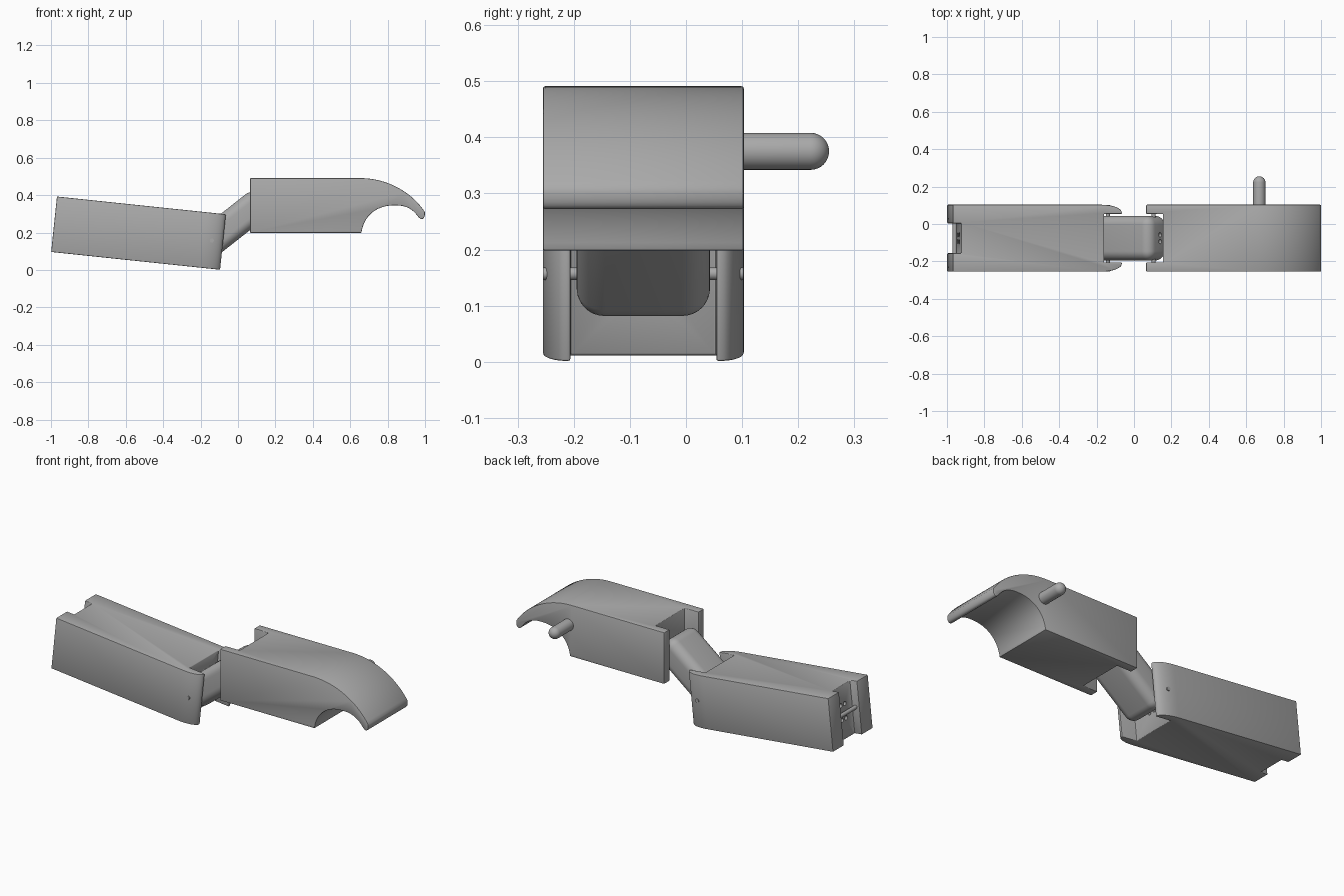
import bpy, bmesh
from math import radians, pi, sin, cos, atan2
from mathutils import Vector, Matrix
from mathutils.geometry import interpolate_bezier

if "Cube" in bpy.data.objects:
    bpy.data.objects.remove(bpy.data.objects["Cube"])

MID = -0.076      # centre plane of the arm
HALF = 0.179      # half width of the blocks
SLOT = 0.13       # half width of the joint slots

grey = bpy.data.materials.new("plain grey")
grey.use_nodes = True
grey.diffuse_color = (0.4, 0.4, 0.4, 1)
grey.node_tree.nodes["Principled BSDF"].inputs["Base Color"].default_value = (0.4, 0.4, 0.4, 1)


def make(name, bm, matrix=Matrix()):
    bmesh.ops.recalc_face_normals(bm, faces=bm.faces)
    mesh = bpy.data.meshes.new(name)
    bm.to_mesh(mesh)
    bm.free()
    mesh.materials.append(grey)
    obj = bpy.data.objects.new(name, mesh)
    obj.matrix_world = matrix
    bpy.context.collection.objects.link(obj)
    return obj


def prism(name, points, depth, matrix=Matrix()):
    bm = bmesh.new()
    face = bm.faces.new([bm.verts.new(p) for p in points])
    side = bmesh.ops.extrude_face_region(bm, geom=[face])["geom"]
    bmesh.ops.translate(bm, vec=depth, verts=[v for v in side if isinstance(v, bmesh.types.BMVert)])
    return make(name, bm, matrix)


def box(name, size, matrix):
    bm = bmesh.new()
    bmesh.ops.create_cube(bm, size=1)
    bmesh.ops.scale(bm, vec=size, verts=bm.verts)
    return make(name, bm, matrix)


def rod(name, radius, length, matrix, sides=24):
    bm = bmesh.new()
    bmesh.ops.create_cone(bm, cap_ends=True, segments=sides, radius1=radius, radius2=radius, depth=length)
    return make(name, bm, matrix)


def finish(obj, width=0, segments=2, angle=40):
    bpy.ops.object.select_all(action="DESELECT")
    obj.select_set(True)
    bpy.context.view_layer.objects.active = obj
    if width:
        mod = obj.modifiers.new("soft edges", "BEVEL")
        mod.width, mod.segments = width, segments
        mod.limit_method, mod.angle_limit = "ANGLE", radians(angle)
        bpy.ops.object.modifier_apply(modifier=mod.name)
    bpy.ops.object.shade_smooth_by_angle(angle=radians(35))


def cut(obj, cutter):
    bpy.context.view_layer.objects.active = obj
    mod = obj.modifiers.new("cut", "BOOLEAN")
    mod.operation, mod.object, mod.solver = "DIFFERENCE", cutter, "EXACT"
    bpy.ops.object.modifier_apply(modifier=mod.name)
    bpy.data.objects.remove(cutter)


def bezier(*pts, n=12):
    return [Vector(p) for p in interpolate_bezier(*[Vector((x, 0, z)) for x, z in pts], n)]


ALONG_X = Matrix.Rotation(pi / 2, 4, "Y")
ALONG_Y = Matrix.Rotation(-pi / 2, 4, "X")


def cut_holes(obj, frame, x, heights):
    # pairs of cord holes in an end wall
    for side in (-0.018, 0.018):
        for z in heights:
            place = frame @ Matrix.Translation((x, side, z)) @ ALONG_X
            cut(obj, rod("hole_cutter", 0.012, 0.06, place, 16))


# Rear block: plan outline with a slot at both ends, tilted down to the joint
tilt = Matrix.Translation((-0.999, MID, 0.096)) @ Matrix.Rotation(radians(6), 4, "Y")
length, height = 0.908, 0.298
half = [(0.045, 0), (0.045, 0.08), (0, 0.08), (0, HALF), (length - 0.11, HALF)]
half += [(length - 0.11 + 0.11 * sin(a), SLOT + 0.007 + (HALF - SLOT - 0.007) * cos(a))
         for a in [i * pi / 20 for i in range(1, 11)]]
half += [(length, SLOT), (0.812, SLOT), (0.812, 0)]
outline = half[1:-1] + [(x, -y) for x, y in reversed(half[1:-1])]
rear = prism("rear_block", [(x, y, 0) for x, y in outline], (0, 0, height), tilt)
finish(rear, 0.004)
cut_holes(rear, tilt, 0.045, (0.11, 0.19))
cut_holes(rear, tilt, 0.812, (0.11, 0.19))
finish(rear)

# Front block: side profile ending in a hooked tip
profile = [Vector((0.065, 0, 0.198)), Vector((0.065, 0, 0.491))]
profile += bezier((0.65, 0.491), (0.80, 0.491), (0.93, 0.415), (0.999, 0.31), n=24)
profile += bezier((0.999, 0.31), (1.003, 0.27), (0.98, 0.262), (0.963, 0.285))[1:]
profile += bezier((0.963, 0.285), (0.92, 0.345), (0.87, 0.345), (0.835, 0.345))[1:]
profile += bezier((0.835, 0.345), (0.74, 0.345), (0.672, 0.29), (0.66, 0.198), n=20)[1:]
front = prism("front_block", [p + Vector((0, MID - HALF, 0)) for p in profile], (0, 2 * HALF, 0))
cut(front, box("slot_cutter", (0.2, 2 * SLOT, 0.6), Matrix.Translation((0.055, MID, 0.35))))
finish(front, 0.004)

# Link: rounded slab joining the two pivots
rear_pivot, front_pivot = Vector((-0.14, MID, 0.157)), Vector((0.105, MID, 0.35))
axis = front_pivot - rear_pivot
unit = axis.normalized()
slope = Matrix.Rotation(-atan2(axis.z, axis.x), 4, "Y")
span = axis.length + 0.085
centre = (rear_pivot - unit * 0.05 + front_pivot + unit * 0.035) / 2
frame = Matrix.Translation(centre) @ slope
link = box("link", (span, 0.238, 0.165), frame)
finish(link, 0.05, 8)
cut_holes(link, frame, span / 2, (-0.012,))
finish(link)

# Pivot pins
end_pin = tilt @ Vector((0.025, 0, 0.15))
for name, p in (("rear_pivot_pin", rear_pivot), ("front_pivot_pin", front_pivot), ("end_pin", end_pin)):
    finish(rod(name, 0.011, 2 * HALF - 0.001, Matrix.Translation(p) @ ALONG_Y))

# Round-ended peg on the back of the front block
bm = bmesh.new()
r, reach = 0.033, 0.18
pts = [(0, 0), (r, 0)] + [(r * cos(a), reach - r + r * sin(a)) for a in [i * pi / 16 for i in range(9)]]
verts = [bm.verts.new((x, 0, z)) for x, z in pts]
edges = [bm.edges.new(pair) for pair in zip(verts, verts[1:])]
bmesh.ops.spin(bm, geom=verts + edges, cent=(0, 0, 0), axis=(0, 0, 1), angle=2 * pi, steps=32)
bmesh.ops.remove_doubles(bm, verts=bm.verts, dist=0.0001)
finish(make("peg", bm, Matrix.Translation((0.67, 0.075, 0.375)) @ ALONG_Y))
